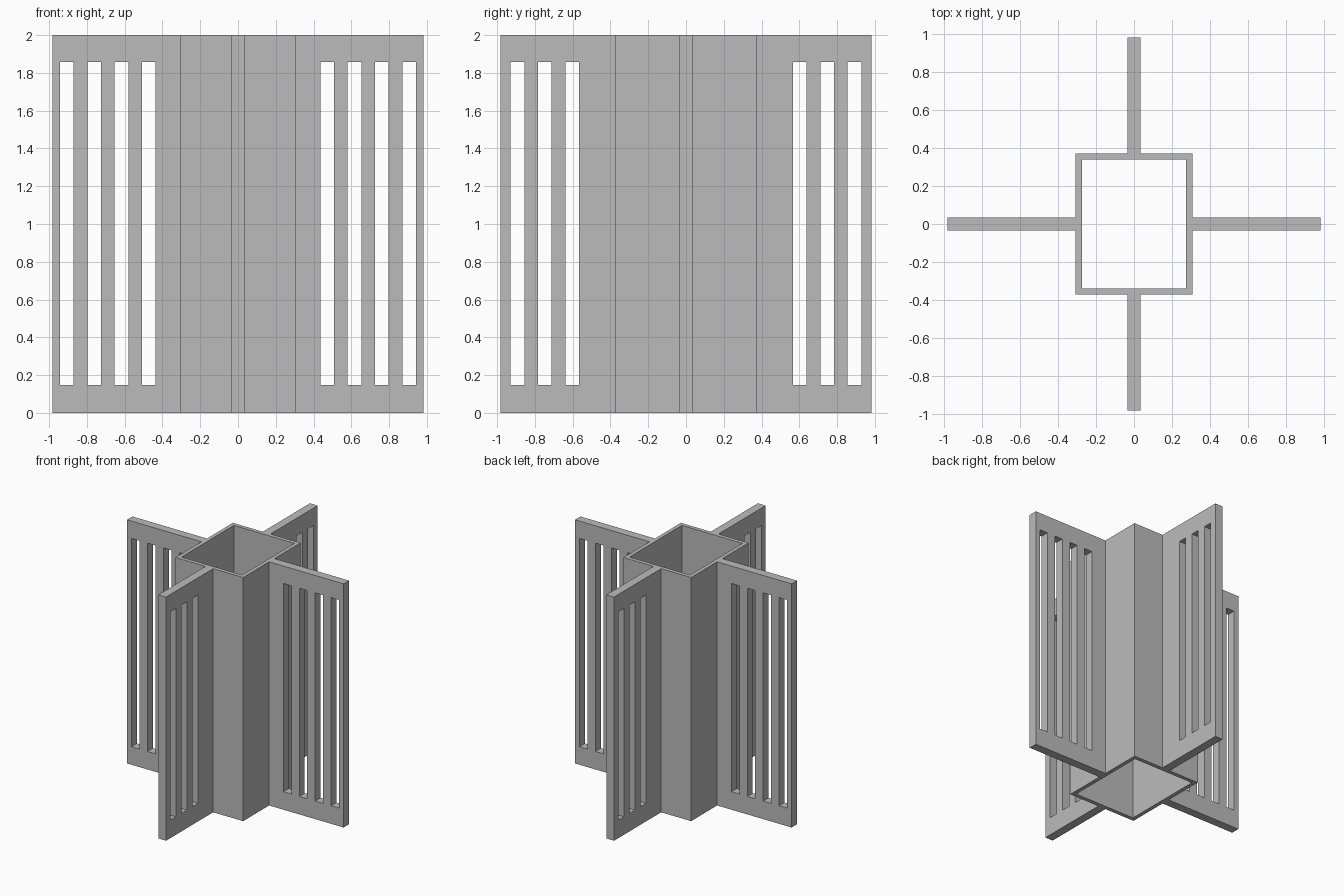
import bpy
import bmesh
from math import pi
from mathutils import Matrix

cube = bpy.data.objects.get("Cube")
if cube:
    bpy.data.objects.remove(cube, do_unlink=True)

HEIGHT = 2.0
REACH = 0.983           # fin tip distance from the axis
HALF_X, HALF_Y = 0.307, 0.372
WALL = 0.032
FIN = 0.07              # fin thickness
SLOT, PITCH = 0.072, 0.1445
SLOT_LOW, SLOT_HIGH = 0.148, 1.857

grey = bpy.data.materials.new("plain grey")
grey.use_nodes = True
grey.diffuse_color = (0.5, 0.5, 0.5, 1)
grey.node_tree.nodes["Principled BSDF"].inputs["Base Color"].default_value = (0.5, 0.5, 0.5, 1)


def finish(name, bm):
    bmesh.ops.recalc_face_normals(bm, faces=bm.faces)
    mesh = bpy.data.meshes.new(name)
    bm.to_mesh(mesh)
    bm.free()
    mesh.materials.append(grey)
    obj = bpy.data.objects.new(name, mesh)
    bpy.context.collection.objects.link(obj)
    return obj


def extrude(bm, offset):
    """Thicken the flat faces of bm into a closed solid."""
    result = bmesh.ops.extrude_face_region(bm, geom=bm.faces[:], use_keep_orig=True)
    verts = [g for g in result["geom"] if isinstance(g, bmesh.types.BMVert)]
    bmesh.ops.translate(bm, verts=verts, vec=offset)


def square_tube():
    bm = bmesh.new()
    corners = [(-1, -1), (1, -1), (1, 1), (-1, 1)]
    outer = [bm.verts.new((x * HALF_X, y * HALF_Y, 0)) for x, y in corners]
    inner = [bm.verts.new((x * (HALF_X - WALL), y * (HALF_Y - WALL), 0)) for x, y in corners]
    for i in range(4):
        j = (i + 1) % 4
        bm.faces.new((outer[i], outer[j], inner[j], inner[i]))
    extrude(bm, (0, 0, HEIGHT))
    finish("square_tube", bm)


def slotted_fin(name, start, outer_slot, slots, angle):
    """Upright plate from the tube wall to the tip, with a row of tall slots."""
    us = [start]
    for i in reversed(range(slots)):
        left = outer_slot - i * PITCH
        us += [left, left + SLOT]
    us.append(REACH)
    zs = [0, SLOT_LOW, SLOT_HIGH, HEIGHT]
    bm = bmesh.new()
    grid = [[bm.verts.new((u, -FIN / 2, z)) for z in zs] for u in us]
    for i in range(len(us) - 1):
        for j in range(3):
            if j == 1 and i % 2 == 1:
                continue        # open slot
            bm.faces.new((grid[i][j], grid[i + 1][j], grid[i + 1][j + 1], grid[i][j + 1]))
    extrude(bm, (0, FIN, 0))
    bmesh.ops.dissolve_limit(bm, angle_limit=0.01, verts=bm.verts, edges=bm.edges)
    bm.transform(Matrix.Rotation(angle, 4, "Z"))
    finish(name, bm)


# Central open tube
square_tube()

# Side fins with four slots, front and back fins with three
slotted_fin("left_fin", HALF_X, 0.870, 4, 0)
slotted_fin("right_fin", HALF_X, 0.870, 4, pi)
slotted_fin("back_fin", HALF_Y, 0.856, 3, pi / 2)
slotted_fin("front_fin", HALF_Y, 0.856, 3, -pi / 2)
